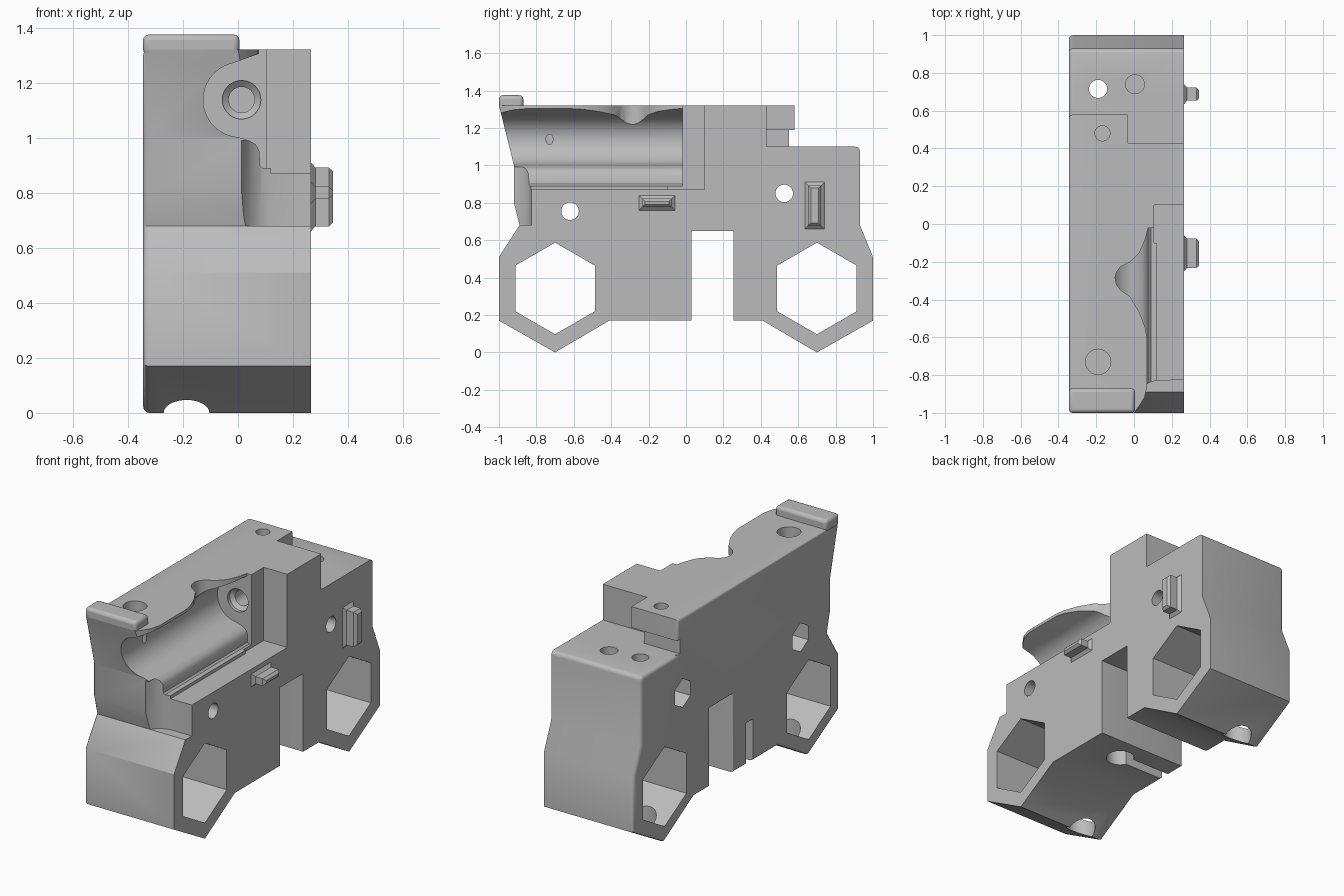
import bpy, bmesh, math

cube = bpy.data.objects.get("Cube")
if cube:
    bpy.data.objects.remove(cube, do_unlink=True)

grey = bpy.data.materials.new("plain grey")
grey.use_nodes = True
grey.diffuse_color = (0.5, 0.5, 0.5, 1)
grey.node_tree.nodes["Principled BSDF"].inputs["Base Color"].default_value = (0.5, 0.5, 0.5, 1)

PLACE = {"x": lambda a, b, t: (t, a, b),
         "y": lambda a, b, t: (a, t, b),
         "z": lambda a, b, t: (a, b, t)}


def loft(name, axis, sections, round_start=0):
    """Skin a list of (position, outline) sections along an axis."""
    bm = bmesh.new()
    rings = [[bm.verts.new(PLACE[axis](a, b, t)) for a, b in pts] for t, pts in sections]
    n = len(rings[0])
    cap = bm.faces.new(rings[0])
    bm.faces.new(rings[-1])
    for r, s in zip(rings, rings[1:]):
        for i in range(n):
            j = (i + 1) % n
            bm.faces.new((r[i], r[j], s[j], s[i]))
    bmesh.ops.recalc_face_normals(bm, faces=bm.faces)
    if round_start:
        bmesh.ops.bevel(bm, geom=list(cap.edges), offset=round_start, segments=3,
                        profile=0.5, affect="EDGES", clamp_overlap=True)
    mesh = bpy.data.meshes.new(name)
    bm.to_mesh(mesh)
    bm.free()
    mesh.materials.append(grey)
    ob = bpy.data.objects.new(name, mesh)
    bpy.context.collection.objects.link(ob)
    return ob


def prism(name, axis, lo, hi, pts, round_start=0):
    return loft(name, axis, [(lo, pts), (hi, pts)], round_start)


def rect(a0, a1, b0, b1):
    return [(a0, b0), (a1, b0), (a1, b1), (a0, b1)]


def ring(a, b, r, n=32, start=0.0, sweep=360.0):
    steps = n if sweep == 360.0 else n - 1
    return [(a + r * math.cos(math.radians(start + sweep * i / steps)),
             b + r * math.sin(math.radians(start + sweep * i / steps))) for i in range(n)]


LEFT, RIGHT, TOP = 0.265, -0.345, 1.32

# Body: side outline extruded across, rounded on the closed side
outline = [(-1, .17), (-.7, 0), (-.41, .17), (.03, .17), (.03, .65), (.255, .65),
           (.255, .17), (.41, .17), (.7, 0), (1, .17), (1, .51), (.93, .68)]
outline += ring(.905, 1.075, .025, 5, 0, 90)
outline += [(.58, 1.1), (.58, TOP), (-1, TOP), (-.92, 1.0), (-.92, .8), (-.89, .68), (-1, .51)]
body = prism("body", "x", RIGHT, LEFT, outline, 0.022)


def cut(axis, lo, hi, pts):
    cut_with(prism("cutter", axis, lo, hi, pts))


def cut_with(tool):
    tool.hide_render = True
    mod = body.modifiers.new("cut", "BOOLEAN")
    mod.operation, mod.solver, mod.object = "DIFFERENCE", "EXACT", tool
    bpy.context.view_layer.objects.active = body
    bpy.ops.object.modifier_apply(modifier=mod.name)
    mesh = tool.data
    bpy.data.objects.remove(tool, do_unlink=True)
    bpy.data.meshes.remove(mesh)


# Rear step with the overhanging corner tab
cut("z", 1.1, 1.5, rect(-.035, .4, .43, .7))
cut("z", 1.1, 1.19, rect(-.1, .4, .43, .7))
cut("z", 1.1, 1.19, rect(-.5, .4, .55, .7))

# Open trough with stepped lower rail
trough = [(.4, 1.5), (.105, 1.5), (.105, 1.315), (.09, 1.31)]
trough += ring(.01, 1.138, .136, 28, 104, 162)
trough += [(.04, .99), (.065, .975), (.078, .95), (.08, .9), (.09, .89), (.12, .89), (.12, .87), (.4, .87)]
cut("y", -1.2, -.02, trough)
cut("y", -.1, .1, rect(.105, .4, .87, 1.5))

# Scalloped roof edge above the trough
cut("z", 1.14, 1.5, [(.4, -.02), (.075, -.02), (.06, -.08), (.03, -.15), (-.02, -.2), (-.07, -.225),
                     (-.093, -.255), (-.1, -.285), (-.093, -.32), (-.07, -.35), (-.02, -.385),
                     (.03, -.47), (.06, -.55), (.07, -.61), (.07, -.86), (.055, -.92),
                     (.03, -.96), (0, -1), (0, -1.1), (.4, -1.1)])

# Concave recess on the front corner
recess = [(.4, -1.2), (.01, -1.2), (.01, -.93), (.02, -.9), (.045, -.865), (.08, -.84), (.12, -.828), (.4, -.825)]
cut("z", .68, .99, recess)

# Bearing screw hole with countersink in the trough end wall
cut_with(loft("cutter", "y", [(-.06, ring(.013, 1.138, .07)), (0, ring(.013, 1.138, .07)),
                              (.02, ring(.013, 1.138, .047)), (.3, ring(.013, 1.138, .047))]))

# Hexagonal rod passages with drilled floors
for side in (-1, 1):
    cut("x", -.5, .5, ring(side * .7, .342, .245, 6, 30))
    cut("z", -.1, .3, ring(-.187, side * .7, .083))

# Cross bolts with nut pockets on the closed side
for y, z in ((-.62, .755), (.525, .85)):
    cut("x", -.5, .5, ring(y, z, .047))
    cut("x", -.5, RIGHT + .12, ring(y, z, .088, 6, 30))

# Vertical holes from above
for x, y, r, z in ((-.19, .715, .048, .4), (.005, .74, .05, .8),
                   (-.167, .48, .04, 1.0), (-.19, -.73, .067, 1.0)):
    cut("z", z, 1.5, ring(x, y, r))

# Bottom hole and its side slot
cut("z", .1, .43, ring(0, -.125, .08))
cut("z", .1, .43, rect(-.5, 0, -.158, -.092))

# Raised lip on the front top edge
lip = prism("front_lip", "z", 1.3, 1.375, rect(RIGHT, .005, -1, -.87))
bevel = lip.modifiers.new("round", "BEVEL")
bevel.width, bevel.segments = .02, 3


# Chamfered locating pegs on the open side
def peg(name, y0, y1, z0, z1):
    def inset(d):
        return rect(y0 + d, y1 - d, z0 + d, z1 - d)
    return loft(name, "x", [(LEFT - .01, inset(0)), (LEFT, inset(0)), (LEFT + .016, inset(.018)),
                            (.33, inset(.018)), (.345, inset(.032))])


peg("front_peg", -.25, -.06, .76, .84)
peg("rear_peg", .635, .74, .66, .91)

# Smooth curved surfaces, keep hard edges
for ob in (body, lip):
    bpy.ops.object.select_all(action="DESELECT")
    ob.select_set(True)
    bpy.context.view_layer.objects.active = ob
    bpy.ops.object.shade_smooth_by_angle(angle=math.radians(32))
